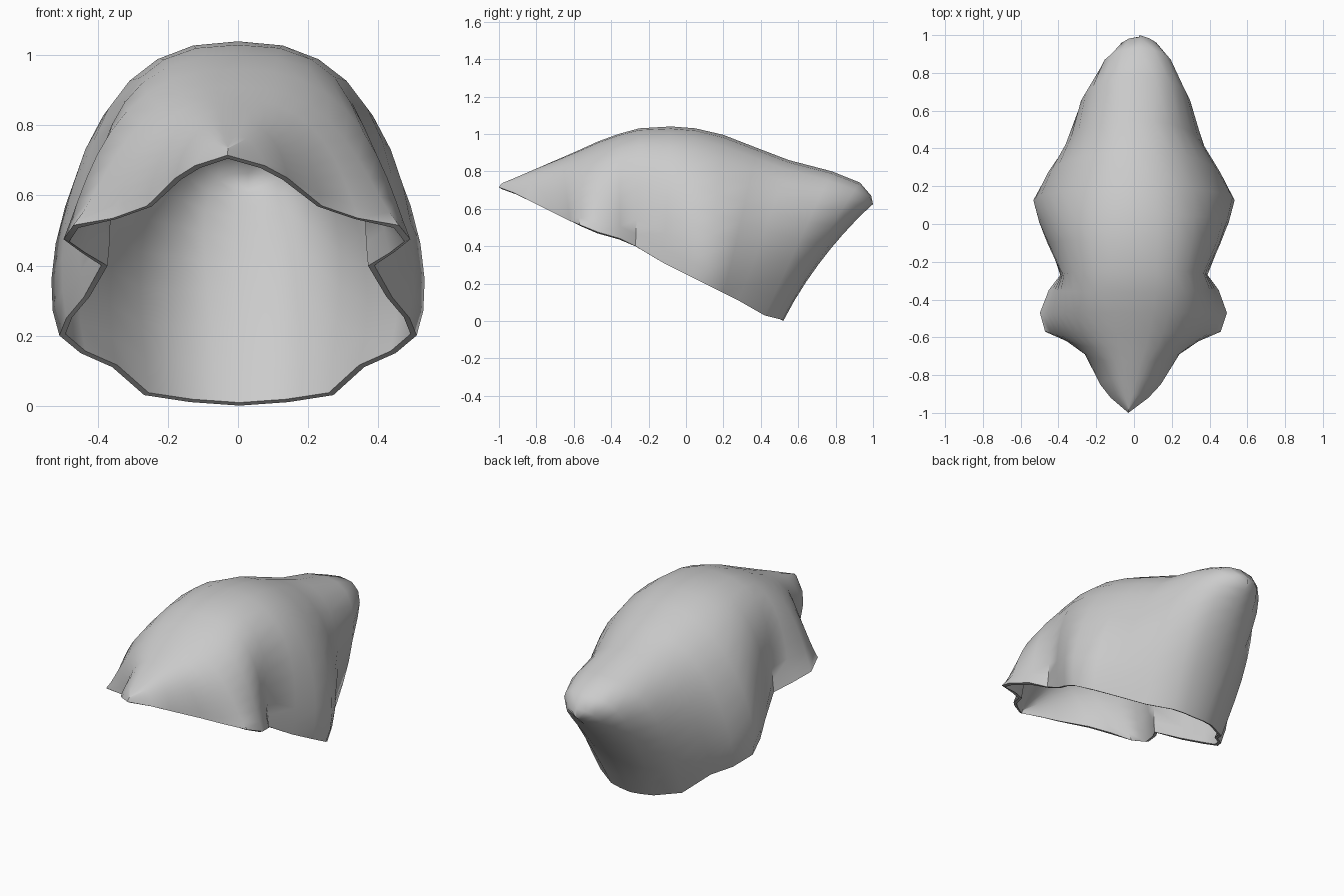
import bpy, bmesh
from mathutils import Vector

# Half-arches of the hood, front peak to back seam:
# rim x, y, z | lower side x, z | upper side x | ridge y, z
ARCHES = [
    (0.00, -1.00, 0.715, 0.00, 0.73, 0.00, -0.98, 0.738),
    (0.10, -0.92, 0.685, 0.09, 0.71, 0.06, -0.90, 0.77),
    (0.16, -0.85, 0.65, 0.15, 0.71, 0.11, -0.81, 0.81),
    (0.25, -0.69, 0.57, 0.23, 0.68, 0.17, -0.73, 0.845),
    (0.35, -0.62, 0.535, 0.31, 0.65, 0.25, -0.66, 0.875),
    (0.465, -0.57, 0.515, 0.37, 0.62, 0.31, -0.58, 0.91),
    (0.495, -0.47, 0.475, 0.43, 0.63, 0.37, -0.47, 0.96),
    (0.45, -0.35, 0.44, 0.39, 0.64, 0.42, -0.36, 1.00),
    (0.39, -0.27, 0.40, 0.36, 0.60, 0.45, -0.25, 1.03),
    (0.44, -0.12, 0.31, 0.48, 0.52, 0.47, -0.08, 1.04),
    (0.49, 0.00, 0.25, 0.54, 0.48, 0.46, 0.05, 1.03),
    (0.51, 0.10, 0.20, 0.60, 0.40, 0.43, 0.20, 0.995),
    (0.45, 0.20, 0.15, 0.52, 0.40, 0.39, 0.38, 0.925),
    (0.36, 0.28, 0.11, 0.43, 0.36, 0.35, 0.55, 0.86),
    (0.27, 0.42, 0.03, 0.31, 0.33, 0.37, 0.78, 0.80),
    (0.14, 0.50, 0.01, 0.16, 0.35, 0.32, 0.93, 0.74),
    (0.07, 0.515, 0.005, 0.08, 0.37, 0.22, 0.99, 0.67),
    (0.00, 0.52, 0.00, 0.00, 0.38, 0.00, 1.00, 0.625),
]
STEPS = 10


def half_arch(rx, ry, rz, ax, az, bx, ty, tz):
    """Curve from the rim up to the ridge."""
    ctrl = [Vector((rx, ry, rz)), Vector((ax, ry + 0.4 * (ty - ry), az)),
            Vector((bx, ty, tz + 0.012 * (bx > 0))), Vector((0, ty, tz))]
    pts = []
    for i in range(STEPS + 1):
        t = i / STEPS
        w = ((1 - t) ** 3, 3 * t * (1 - t) ** 2, 3 * t * t * (1 - t), t ** 3)
        pts.append(sum((c * k for c, k in zip(ctrl, w)), Vector()))
    return pts


# Cloth shell: loft the mirrored arches, closing at the peak and back seam
bm = bmesh.new()
rows = []
for arch in ARCHES:
    half = half_arch(*arch)
    full = half + [Vector((-p.x, p.y, p.z)) for p in reversed(half[:-1])]
    # slight lengthwise twist of the soft cloth
    rows.append([bm.verts.new((p.x + 0.03 * p.y ** 3, p.y, p.z)) for p in full])
for a, b in zip(rows, rows[1:]):
    for j in range(2 * STEPS):
        bm.faces.new((a[j], b[j], b[j + 1], a[j + 1]))
bmesh.ops.remove_doubles(bm, verts=bm.verts, dist=0.0005)
bm.normal_update()
if sum(f.normal.z * f.calc_area() for f in bm.faces) < 0:
    bmesh.ops.reverse_faces(bm, faces=bm.faces)

mesh = bpy.data.meshes.new("hood")
bm.to_mesh(mesh)
bm.free()
hood = bpy.data.objects.new("hood", mesh)
bpy.context.collection.objects.link(hood)

# Cloth colour
cloth = bpy.data.materials.new("grey cloth")
cloth.diffuse_color = (0.6, 0.6, 0.6, 1)
mesh.materials.append(cloth)

# Cloth thickness, inward
solid = hood.modifiers.new("thickness", 'SOLIDIFY')
solid.thickness = 0.018
solid.offset = -1

bpy.context.view_layer.objects.active = hood
hood.select_set(True)
bpy.ops.object.modifier_apply(modifier=solid.name)
bpy.ops.object.shade_smooth_by_angle(angle=0.9)
